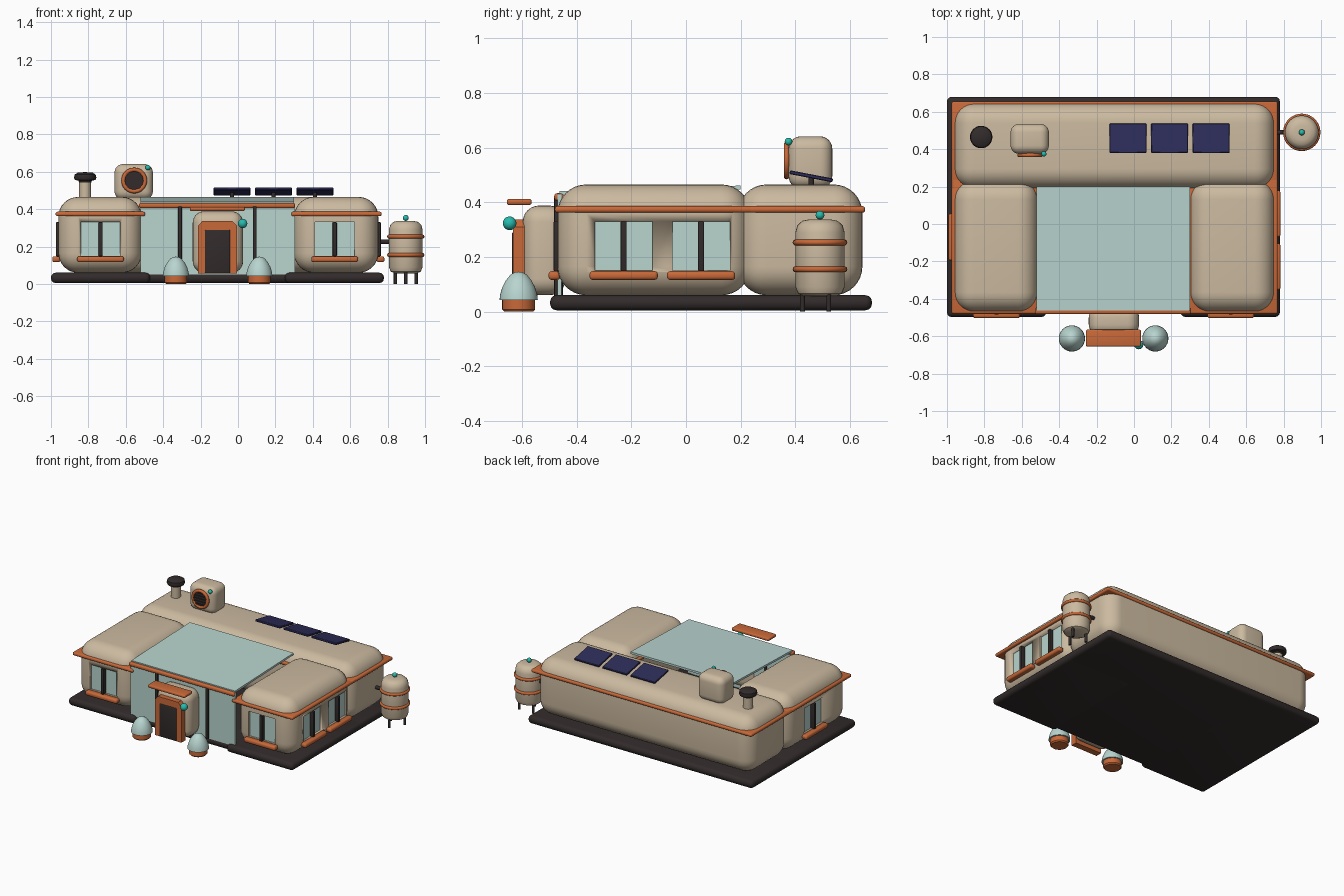
import bpy, bmesh, math
from mathutils import Matrix

if "Cube" in bpy.data.objects:
    bpy.data.objects.remove(bpy.data.objects["Cube"])

def mat(name, r, g, b):
    m = bpy.data.materials.new(name)
    m.diffuse_color = (r, g, b, 1)
    m.use_nodes = True
    m.node_tree.nodes["Principled BSDF"].inputs["Base Color"].default_value = m.diffuse_color
    return m

BEIGE = mat("beige shell", .60, .49, .35)
ORANGE = mat("orange trim", .58, .14, .04)
GLASS = mat("pale glass", .48, .66, .62)
DARK = mat("dark rubber", .032, .024, .024)
TEAL = mat("teal lamp", .02, .50, .42)
NAVY = mat("navy solar cell", .026, .026, .10)

def finish(name, bm, m, smooth=40):
    bmesh.ops.recalc_face_normals(bm, faces=bm.faces)
    me = bpy.data.meshes.new(name)
    bm.to_mesh(me)
    bm.free()
    me.materials.append(m)
    ob = bpy.data.objects.new(name, me)
    bpy.context.collection.objects.link(ob)
    bpy.ops.object.select_all(action='DESELECT')
    ob.select_set(True)
    bpy.context.view_layer.objects.active = ob
    bpy.ops.object.shade_smooth_by_angle(angle=math.radians(smooth))
    return ob

def box(name, x, y, z, m, r=0, seg=3, tilt=0):
    """Box from (min, max) ranges, with rounded edges and a tilt about x."""
    bm = bmesh.new()
    bmesh.ops.create_cube(bm, size=1)
    bmesh.ops.scale(bm, vec=(x[1]-x[0], y[1]-y[0], z[1]-z[0]), verts=bm.verts)
    if r:
        bmesh.ops.bevel(bm, geom=bm.edges[:], offset=r, segments=seg, profile=.5, affect='EDGES')
    bmesh.ops.rotate(bm, matrix=Matrix.Rotation(tilt, 3, 'X'), verts=bm.verts)
    bmesh.ops.translate(bm, vec=(sum(x)/2, sum(y)/2, sum(z)/2), verts=bm.verts)
    return finish(name, bm, m)

def lathe(name, loc, prof, m, axis='Z', n=32):
    """Spin an (r, h) profile about z, then turn it to the given axis."""
    bm = bmesh.new()
    vs = [bm.verts.new((r, 0, h)) for r, h in prof]
    es = [bm.edges.new(p) for p in zip(vs, vs[1:])]
    bmesh.ops.spin(bm, geom=vs+es, axis=(0, 0, 1), cent=(0, 0, 0), steps=n, angle=2*math.pi)
    bmesh.ops.remove_doubles(bm, verts=bm.verts, dist=1e-5)
    if axis == 'X':
        bmesh.ops.rotate(bm, matrix=Matrix.Rotation(math.pi/2, 3, 'Y'), verts=bm.verts)
    if axis == 'Y':
        bmesh.ops.rotate(bm, matrix=Matrix.Rotation(math.pi/2, 3, 'X'), verts=bm.verts)
    bmesh.ops.translate(bm, vec=loc, verts=bm.verts)
    return finish(name, bm, m)

def rod(name, loc, r, h, m, axis='Z'):
    return lathe(name, loc, [(0, -h/2), (r, -h/2), (r, h/2), (0, h/2)], m, axis, 20)

def ball(name, loc, r, m):
    a = [math.pi*i/10 for i in range(11)]
    return lathe(name, loc, [(r*math.sin(t), -r*math.cos(t)) for t in a], m, n=20)

def ring(name, loc, R, r, m, axis='Z'):
    a = [2*math.pi*i/10 for i in range(11)]
    return lathe(name, loc, [(R+r*math.cos(t), r*math.sin(t)) for t in a], m, axis)

# Foundation
box("foundation", (-1, .78), (-.47, .68), (.005, .06), DARK, .024)
box("foundation_left", (-1, -.47), (-.497, .3), (.005, .06), DARK, .024)
box("foundation_right", (.25, .78), (-.497, .3), (.005, .06), DARK, .024)

# Three rounded building shells, each with a trim band
WX, WY, HZ = (.30, .75), (-.47, .235), (.06, .465)
shells = {}
for name, x, y in (("left_wing", (-.96, -.515), WY), ("right_wing", WX, WY),
                   ("rear_hall", (-.96, .75), (.19, .645))):
    shells[name] = box(name, x, y, HZ, BEIGE, .105, 8)
    box(name+"_band", (x[0]-.015, x[1]+.018), (y[0]-.01, y[1]+.01), (.362, .386), ORANGE, .01)

# Windows: recess cut in the shell, pane, mullion and sill
def window(shell, side, c):
    wall = {'front': WY[0], 'right': WX[1], 'left': -.96}[side]
    s = 1 if side == 'right' else -1
    def part(name, half, d0, d1, z, m, r=0):
        a, d = (c-half, c+half), tuple(sorted((wall+s*d0, wall+s*d1)))
        x, y = (a, d) if side == 'front' else (d, a)
        return box(name, x, y, z, m, r)
    cut = part("cutter", .105, -.03, .05, (.15, .33), GLASS)
    md = shell.modifiers.new("cut", 'BOOLEAN')
    md.object, md.operation, md.solver = cut, 'DIFFERENCE', 'EXACT'
    bpy.context.view_layer.objects.active = shell
    bpy.ops.object.modifier_apply(modifier=md.name)
    bpy.data.objects.remove(cut)
    part(side+"_window_pane", .105, -.035, -.015, (.15, .33), GLASS)
    part(side+"_window_mullion", .011, -.02, .014, (.148, .33), DARK, .004)
    part(side+"_window_sill", .125, -.01, .033, (.116, .148), ORANGE, .012)

window(shells["left_wing"], 'front', -.735)
window(shells["right_wing"], 'front', .517)
window(shells["left_wing"], 'left', -.07)
window(shells["right_wing"], 'right', -.228)
window(shells["right_wing"], 'right', .055)

# Glazed atrium between the wings
box("atrium_front_glass", (-.52, .305), (-.47, -.455), (.05, .43), GLASS)
box("atrium_roof_glass", (-.52, .30), (-.462, .20), (.437, .451), GLASS, tilt=.03)
box("atrium_rail", (-.53, .305), (-.482, -.447), (.406, .433), ORANGE, .01)
for x in (-.31, .09):
    box("atrium_mullion", (x-.01, x+.01), (-.482, -.45), (.05, .425), DARK, .003)

# Entrance porch with framed door and awning
box("porch", (-.242, .027), (-.597, -.44), (.06, .388), BEIGE, .06, 6)
bm = bmesh.new()
outline = [(-.215, .055), (-.005, .055), (-.005, .31), (-.03, .337), (-.19, .337), (-.215, .31)]
f = bm.faces.new([bm.verts.new((x, -.632, z)) for x, z in outline])
ext = bmesh.ops.extrude_face_region(bm, geom=[f])["geom"]
bmesh.ops.translate(bm, vec=(0, .045, 0), verts=[v for v in ext if isinstance(v, bmesh.types.BMVert)])
finish("door_frame", bm, ORANGE)
box("door", (-.178, -.042), (-.637, -.62), (.057, .29), DARK, .006)
box("awning", (-.257, .037), (-.655, -.565), (.39, .412), ORANGE, .008)
ball("door_lamp", (.025, -.645, .323), .025, TEAL)

# Domed pods flanking the door
for x in (-.332, .114):
    lathe("pod_base", (x, -.612, 0), [(0, 0), (.053, 0), (.06, .008), (.06, .045), (0, .045)], ORANGE)
    lathe("pod_dome", (x, -.612, .042),
          [(0, 0), (.07, 0), (.068, .02), (.06, .047), (.047, .072), (.03, .093), (.014, .102), (0, .104)], GLASS)

# Storage tank with bands, legs and feed pipe
TX, TY = .897, .49
lathe("tank", (TX, TY, 0), [(0, .055), (.06, .057), (.08, .066), (.09, .09), (.09, .29),
                            (.083, .315), (.065, .332), (.04, .337), (0, .338)], BEIGE)
for z in (.155, .253):
    ring("tank_band", (TX, TY, z), .089, .011, ORANGE)
for a in (30, 150, 270):
    t = math.radians(a)
    rod("tank_leg", (TX+.064*math.cos(t), TY+.064*math.sin(t), .04), .009, .08, DARK)
ball("tank_lamp", (TX, TY, .353), .016, TEAL)
rod("tank_pipe", (.78, TY, .225), .012, .1, DARK, 'X')

# Chimney
rod("chimney_stem", (-.817, .465, .495), .032, .11, BEIGE)
lathe("chimney_cap", (-.817, .465, 0), [(0, .535), (.03, .538), (.036, .552), (.055, .556), (.06, .568),
                                        (.056, .585), (.04, .595), (0, .598)], DARK)

# Roof ventilation unit with fan grille
box("vent_unit", (-.66, -.455), (.375, .535), (.45, .641), BEIGE, .045, 6)
ring("vent_ring", (-.555, .368, .553), .058, .011, ORANGE, 'Y')
rod("vent_hole", (-.555, .372, .553), .055, .014, DARK, 'Y')
for i in range(-2, 3):
    z, h = .553+i*.019, math.sqrt(.052**2-(i*.019)**2)
    box("vent_slat", (-.555-h, -.555+h), (.36, .366), (z-.004, z+.004), ORANGE if i == 9 else DARK)
ball("vent_lamp", (-.482, .375, .622), .014, TEAL)

# Tilted solar panels on posts
for x in (-.032, .19, .412):
    box("solar_panel", (x-.098, x+.098), (.378, .538), (.488, .502), NAVY, .003, 1, tilt=-.19)
    rod("solar_post", (x, .458, .47), .01, .05, DARK)
